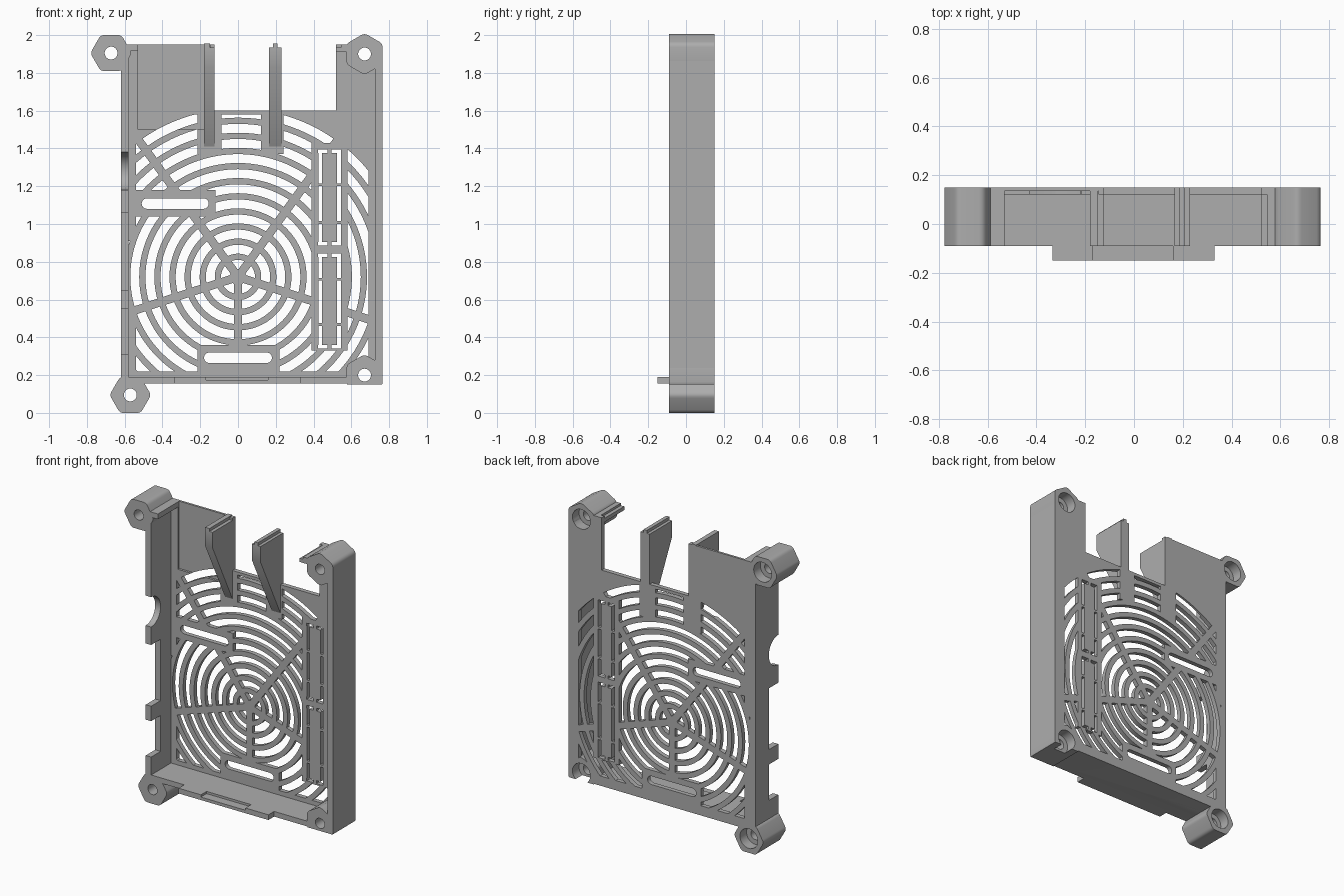
import bpy, bmesh, math
from mathutils import Matrix, Vector

old = bpy.data.objects.get("Cube")
if old:
    bpy.data.objects.remove(old, do_unlink=True)

FRONT, FLOOR, BACK = -0.09, 0.12, 0.15
mat = bpy.data.materials.new("grey plastic")
mat.use_nodes = True
grey = (0.42, 0.42, 0.42, 1)
mat.diffuse_color = grey
mat.node_tree.nodes["Principled BSDF"].inputs["Base Color"].default_value = grey


def finish(name, bm):
    bmesh.ops.recalc_face_normals(bm, faces=bm.faces)
    me = bpy.data.meshes.new(name)
    bm.to_mesh(me)
    bm.free()
    me.materials.append(mat)
    ob = bpy.data.objects.new(name, me)
    bpy.context.collection.objects.link(ob)
    return ob


def prism(name, pts, lo=FRONT, hi=BACK, axis="y"):
    """Extrude an outline: (x, z) along y, or (y, z) along x."""
    bm = bmesh.new()
    place = (lambda a, b: (a, lo, b)) if axis == "y" else (lambda a, b: (lo, a, b))
    face = bm.faces.new([bm.verts.new(place(a, b)) for a, b in pts])
    new = bmesh.ops.extrude_face_region(bm, geom=[face])["geom"]
    step = Vector((0, hi - lo, 0)) if axis == "y" else Vector((hi - lo, 0, 0))
    bmesh.ops.translate(bm, vec=step, verts=[v for v in new if isinstance(v, bmesh.types.BMVert)])
    return finish(name, bm)


def box(name, x0, x1, z0, z1, lo=FRONT, hi=BACK):
    return prism(name, [(x0, z0), (x1, z0), (x1, z1), (x0, z1)], lo, hi)


def disc(x, z, r, n=32, turn=0.0):
    return [(x + r * math.cos(turn + math.tau * i / n), z + r * math.sin(turn + math.tau * i / n))
            for i in range(n)]


def boolean(target, cutter, keep=False):
    mod = target.modifiers.new("cut", "BOOLEAN")
    mod.operation, mod.solver, mod.object = "DIFFERENCE", "MANIFOLD", cutter
    bpy.context.view_layer.objects.active = target
    bpy.ops.object.modifier_apply(modifier=mod.name)
    if not keep:
        bpy.data.objects.remove(cutter, do_unlink=True)


# Back plate
plate = prism("back_plate", [(-0.62, 0.155), (0.735, 0.155), (0.765, 0.18), (0.765, 1.93), (0.7, 1.95),
                             (0.52, 1.95), (0.52, 1.6), (-0.125, 1.6), (-0.125, 1.95), (-0.62, 1.95)],
              FLOOR, BACK)

# Concentric grille slots, later trimmed by spokes and solid zones
CZ = 0.72
bm = bmesh.new()
N = 112
for k in range(11):
    outer = 0.09 + 0.08 * k
    loops = []
    for r, y in ((outer, 0.05), (outer, 0.2), (outer - 0.047, 0.2), (outer - 0.047, 0.05)):
        loops.append([bm.verts.new((x, y, z)) for x, z in disc(0, CZ, r, N)])
    for a, b in zip(loops, loops[1:] + loops[:1]):
        for i in range(N):
            j = (i + 1) % N
            bm.faces.new((a[i], a[j], b[j], b[i]))
slots = finish("grille_slots", bm)

for k in range(5):
    spoke = box("spoke", 0, 1.2, -0.022, 0.022, 0, 0.3)
    spoke.data.transform(Matrix.Translation((0, 0, CZ)) @ Matrix.Rotation(math.radians(-54 - 72 * k), 4, "Y"))
    boolean(slots, spoke)
solid_zones = [
    (-2, -0.54, 0.91, 3), (-2, -0.54, -1, 0.53), (0.69, 2, -1, 3),
    (-2, 2, -1, 0.22), (-2, 2, 1.58, 3),
    (-0.215, -0.088, 1.37, 2), (0.122, 0.24, 1.37, 2),
    (-0.56, -0.12, 1.04, 1.18), (-0.215, 0.22, 0.1, 0.36), (0.39, 0.58, 0.33, 1.43),
]
for zone in solid_zones:
    boolean(slots, box("zone", *zone, 0, 0.3))
boolean(plate, slots)


# Two long rounded slots
def long_slot(x0, x1, z, r=0.028):
    arc = [math.pi * i / 8 - math.pi / 2 for i in range(9)]
    pts = [(x1 - r + r * math.cos(a), z + r * math.sin(a)) for a in arc]
    pts += [(x0 + r - r * math.cos(a), z - r * math.sin(a)) for a in arc]
    boolean(plate, prism("slot", pts, 0, 0.3))


long_slot(-0.51, -0.155, 1.108)
long_slot(-0.18, 0.18, 0.292)

# Slits framing the two panels of the side column
for x in (0.425, 0.525):
    for z0, z1 in ((0.345, 0.46), (0.475, 0.7), (0.715, 0.83), (0.9, 1.0), (1.015, 1.2), (1.215, 1.39)):
        boolean(plate, box("slit", x, x + 0.02, z0, z1, 0, 0.3))
for z in (0.34, 0.825, 0.885, 1.375):
    for x in (0.424, 0.496):
        boolean(plate, box("slit", x, x + 0.05, z, z + 0.02, 0, 0.3))

# Shallow recess in the upper panel
boolean(plate, box("recess", -0.53, -0.145, 1.5, 2.1, 0, 0.135))

# Side, bottom and top walls
left_wall = box("right_side_wall", -0.62, -0.58, 0.155, 1.95)
boolean(left_wall, prism("notch", disc(FRONT, 1.28, 0.1), -0.7, -0.5, axis="x"))
for z0, z1 in ((0.65, 1.06), (0.31, 0.55)):
    boolean(left_wall, box("notch", -0.7, -0.5, z0, z1, -0.2, 0.01))
right_wall = box("left_side_wall", 0.725, 0.765, 0.18, 1.93)
bottom_wall = prism("bottom_wall", [(-0.62, 0.155), (0.735, 0.155), (0.765, 0.18), (0.765, 0.19), (-0.62, 0.19)])
top_left = box("top_wall_right", -0.62, -0.53, 1.915, 1.95)
top_right = prism("top_wall_left", [(0.52, 1.91), (0.6, 1.91), (0.62, 1.86), (0.7, 1.86), (0.7, 1.95),
                                    (0.545, 1.95), (0.545, 1.935), (0.52, 1.935)])

# Front tab on the bottom wall, thinner in the middle
for name, x0, x1, top in (("tab_right", -0.335, -0.17, 0.19), ("tab_middle", -0.17, 0.16, 0.175),
                          ("tab_left", 0.16, 0.33, 0.19)):
    box(name, x0, x1, 0.155, top, -0.15, FRONT)

# Tapered fins with a tongue along the top
fin_side = [(BACK, 1.41), (FLOOR, 1.41), (FRONT, 1.83), (FRONT, 1.935), (BACK, 1.935)]
for side, x0, x1, t0, t1 in (("right", -0.18, -0.125, -0.18, -0.148), ("left", 0.165, 0.23, 0.185, 0.21)):
    prism("fin_" + side, fin_side, x0, x1, axis="x")
    box("fin_tongue_" + side, t0, t1, 1.93, 1.955)

# Screw bosses: hexagons with softened corners
parts = [plate, left_wall, right_wall, bottom_wall, top_left, top_right]
centres = [("top_right", -0.672, 1.905, 0), ("bottom_right", -0.57, 0.095, 0),
           ("top_left", 0.67, 1.9, 30), ("bottom_left", 0.67, 0.2, 30)]
for name, x, z, turn in centres:
    corners = [Vector(p) for p in disc(x, z, 0.11, 6, math.radians(turn))]
    outline = []
    for i, p in enumerate(corners):
        a = p.lerp(corners[i - 1], 0.18)
        b = p.lerp(corners[(i + 1) % 6], 0.18)
        for t in (0, 0.25, 0.5, 0.75, 1):
            outline.append(a.lerp(p, t).lerp(p.lerp(b, t), t))
    boss = prism("boss_" + name, outline)
    if name == "bottom_left":
        boolean(boss, box("trim", 0, 1, -1, 0.15, -1, 1))
    parts.append(boss)
for name, x, z, turn in centres:
    bore = prism("bore", disc(x, z, 0.034), -0.3, 0.3)
    sink = prism("sink", disc(x, z, 0.066), 0.08, 0.3)
    near = [p for p in parts if not p.name.startswith("boss") or p.name == "boss_" + name]
    for part in near:
        boolean(part, bore, keep=True)
        boolean(part, sink, keep=True)
    for cutter in (bore, sink):
        bpy.data.objects.remove(cutter, do_unlink=True)

# Smooth shading on the curved sides only
bpy.ops.object.select_all(action="DESELECT")
for ob in bpy.context.scene.objects:
    if ob.type == "MESH" and ob.data.materials and ob.data.materials[0] == mat:
        ob.select_set(True)
        bpy.context.view_layer.objects.active = ob
bpy.ops.object.shade_smooth_by_angle(angle=math.radians(30))
